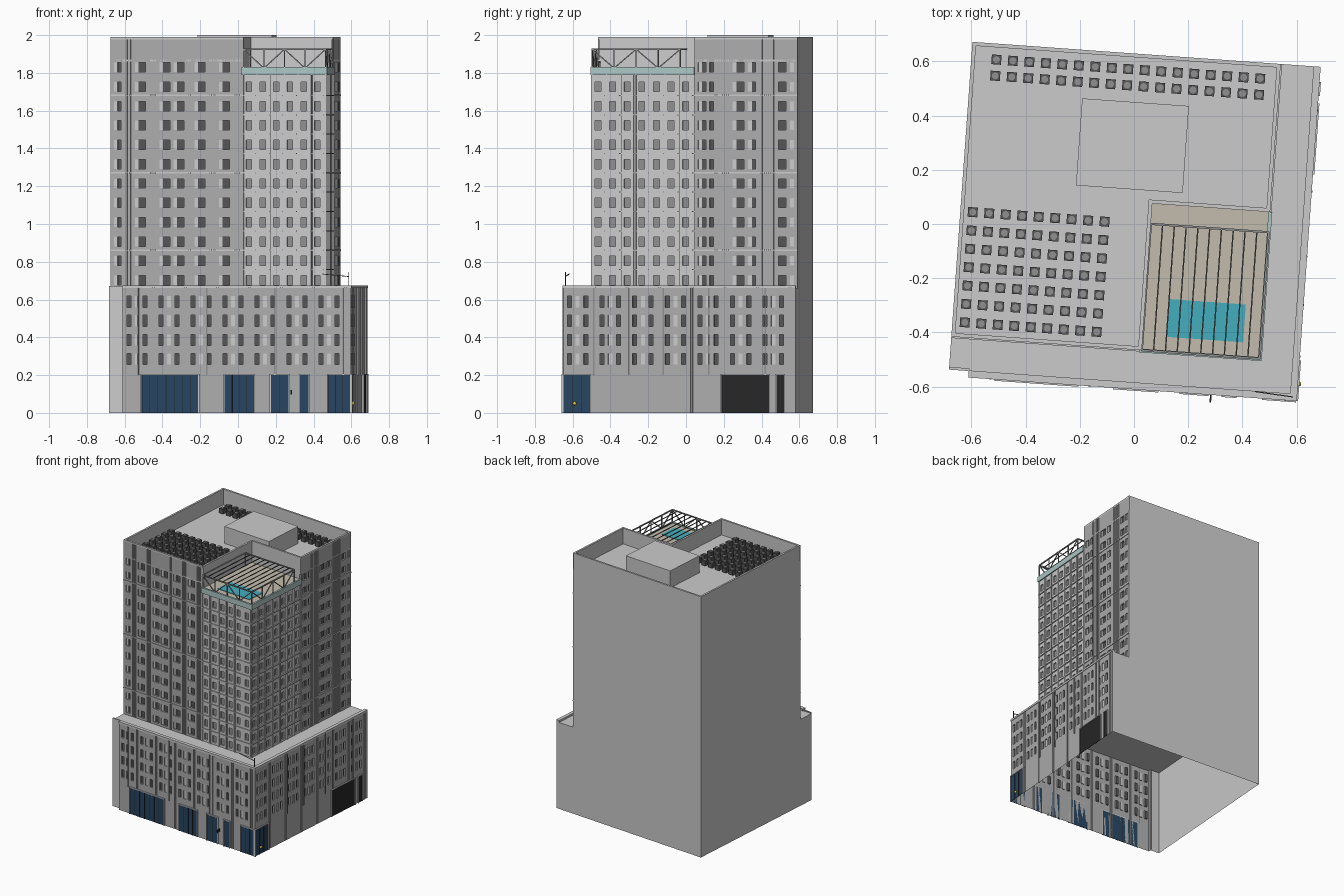
import bpy, bmesh, math
from mathutils import Vector

if "Cube" in bpy.data.objects:
    bpy.data.objects.remove(bpy.data.objects["Cube"])

TURN = math.radians(-4.1)      # the whole building is turned slightly on its plot


def mat(name, r, g=None, b=None):
    m = bpy.data.materials.new(name)
    m.diffuse_color = (r, r if g is None else g, r if b is None else b, 1)
    m.use_nodes = True
    m.node_tree.nodes["Principled BSDF"].inputs["Base Color"].default_value = m.diffuse_color
    return m


WALL, PALE = mat("wall_grey", .42), mat("pale_grey", .62)
DARK, MID = mat("window_dark", .09), mat("window_mid", .28)
BLACK, NAVY = mat("shutter_black", .02), mat("shop_navy", .02, .06, .12)
POOL, DECK = mat("pool_water", .06, .42, .52), mat("deck_stone", .55, .5, .42)
GLASS, YELLOW = mat("glass_band", .42, .58, .56), mat("yellow", .8, .6, .05)


def finish(name, bm, mats):
    me = bpy.data.meshes.new(name)
    bm.to_mesh(me)
    bm.free()
    for m in mats:
        me.materials.append(m)
    ob = bpy.data.objects.new(name, me)
    ob.rotation_euler.z = TURN
    bpy.context.collection.objects.link(ob)
    return ob


def add_box(bm, lo, hi, skip=""):
    """Box between two corners; skip leaves out faces: l r f b d u."""
    v = [bm.verts.new((x, y, z)) for z in (lo[2], hi[2]) for y in (lo[1], hi[1]) for x in (lo[0], hi[0])]
    sides = {"d": (0, 2, 3, 1), "u": (4, 5, 7, 6), "f": (0, 1, 5, 4),
             "b": (2, 6, 7, 3), "l": (0, 4, 6, 2), "r": (1, 3, 7, 5)}
    for k, ids in sides.items():
        if k not in skip:
            bm.faces.new([v[i] for i in ids])


def boxes(name, items, m=None, skip=""):
    bm = bmesh.new()
    for lo, hi in items:
        add_box(bm, lo, hi, skip)
    return finish(name, bm, [m] if m else [])


def on_face(side, pos, u0, u1, z0, z1, out, back=0.0):
    """Corners of a box lying on the front or right facade."""
    if side == "front":
        return (u0, pos - out, z0), (u1, pos + back, z1)
    return (pos - back, u0, z0), (pos + out, u1, z1)


def bars(name, segs, r, m=None):
    bm = bmesh.new()
    for a, b in segs:
        a, b = Vector(a), Vector(b)
        d = b - a
        M = d.to_track_quat('Z', 'Y').to_matrix().to_4x4()
        M.translation = (a + b) / 2
        g = bmesh.ops.create_cube(bm, size=1)["verts"]
        for v in g:
            v.co = M @ Vector((v.co.x * 2 * r, v.co.y * 2 * r, v.co.z * d.length))
    return finish(name, bm, [m] if m else [])


def facade(name, side, pos, u0, u1, pattern, rows, z0, z1, wall):
    """Wall grid: w/l/m columns are recessed in window rows, r is a rib groove."""
    step = (u1 - u0) / len(pattern)
    cols = []
    for i, c in enumerate(pattern):
        u = u0 + i * step
        if c == "r":           # two fine grooves per rib slot
            cols += [(u + step * k / 4, u + step * (k + 1) / 4, ".r"[k % 2]) for k in range(4)]
        else:
            cols.append((u, u + step, c))
    bands, z = [], z0
    for a, b in rows:
        bands += [(z, a, 0), (a, b, 1)]
        z = b
    bands.append((z, z1, 0))
    look = {"w": (.012, 1), "l": (.006, 2), "m": (.01, 3)}

    def cell(i, j):
        if not (0 <= i < len(cols) and 0 <= j < len(bands)):
            return 0, 0
        c = cols[i][2]
        if c == "r":
            return .005, 0
        return look.get(c, (0, 0)) if bands[j][2] else (0, 0)

    bm = bmesh.new()

    def quad(pts, mi=0):
        co = [(u, pos + d, z) if side == "front" else (pos - d, u, z) for u, d, z in pts]
        bm.faces.new([bm.verts.new(p) for p in co]).material_index = mi

    for i in range(len(cols) + 1):
        for j in range(len(bands) + 1):
            d, mi = cell(i, j)
            a = cols[i][0] if i < len(cols) else u1
            zb = bands[j][0] if j < len(bands) else z1
            if i < len(cols) and j < len(bands):
                b, zt = cols[i][1], bands[j][1]
                quad([(a, d, zb), (b, d, zb), (b, d, zt), (a, d, zt)], mi)
            e = cell(i - 1, j)[0]
            if j < len(bands) and e != d:
                zt = bands[j][1]
                quad([(a, e, zb), (a, d, zb), (a, d, zt), (a, e, zt)])
            e = cell(i, j - 1)[0]
            if i < len(cols) and e != d:
                b = cols[i][1]
                quad([(a, e, zb), (b, e, zb), (b, d, zb), (a, d, zb)])
    bmesh.ops.remove_doubles(bm, verts=bm.verts, dist=1e-5)
    return finish(name, bm, [wall, DARK, PALE, MID])


# key lines of the plan
L, R, F, B = -.643, .642, -.605, .628          # podium
TF, TR = -.463, .498                           # tower front and right
CX, CY = .062, .08                             # corner block
ROOF, TOP, DK, PZ = 1.87, 1.99, 1.825, .66

# podium: plain back, left and roof, detailed front and right, open underneath
boxes("podium_shell", [((L, F + .02, 0), (R, B, PZ))], None, "dfr")
boxes("podium_left_strip", [((L, F + .02, 0), (-.568, F + .03, .672))], None, "db")
boxes("podium_strip_return", [((-.569, F, 0), (-.566, F + .02, .66))], WALL, "d")
prow = [(.255 + .101 * i, .315 + .101 * i) for i in range(4)]
ppat = ".w.l.w.r" * 7 + "."
facade("podium_front", "front", F, -.568, R, ppat, prow, 0, PZ, WALL)
facade("podium_right", "right", R, F, B, ppat, prow, 0, PZ, WALL)
boxes("podium_cornice", [((-.57, F - .004, PZ), (R + .004, F + .022, .675)),
                         ((R - .022, F + .022, PZ), (R + .004, B, .675))], PALE)
boxes("podium_pilasters",
      [on_face("front", F, u - .004, u + .004, .2, PZ, .006) for u in (-.487, -.122, .238, .603)] +
      [on_face("right", R, u - .004, u + .004, .2, PZ, .006) for u in (-.444, -.254, -.074, .166, .466)], MID)

# shopfronts and entrances
shops = [("front", F, -.467, -.167, NAVY, 7), ("front", F, -.027, .128, NAVY, 4), ("front", F, .218, .313, NAVY, 2),
         ("front", F, .373, .418, NAVY, 1), ("front", F, .523, .638, NAVY, 3), ("right", R, -.603, -.464, NAVY, 3),
         ("right", R, .236, .486, BLACK, 1), ("right", R, .526, .566, BLACK, 1)]
for k, (s, p, a, b, m, n) in enumerate(shops):
    boxes(f"shop_glass_{k}", [on_face(s, p, a, b, 0, .2, .003)], m)
    t = .006
    boxes(f"shop_frame_{k}", [on_face(s, p, a - t, a, 0, .2, .009), on_face(s, p, b, b + t, 0, .2, .009),
                              on_face(s, p, a - t, b + t, .2, .2 + t, .009)], PALE)
    mull = [a + (b - a) * i / n for i in range(1, n)]
    if mull:
        boxes(f"shop_mullions_{k}", [on_face(s, p, u - .0015, u + .0015, 0, .2, .006) for u in mull], BLACK)
bm = bmesh.new()
bmesh.ops.create_uvsphere(bm, u_segments=12, v_segments=8, radius=.01)
bmesh.ops.translate(bm, verts=bm.verts, vec=(R + .006, -.545, .05))
finish("yellow_lamp", bm, [YELLOW])
boxes("blade_sign", [((.325, F - .032, .098), (.331, F, .12))], BLACK)
bars("corner_mast", [((.63, F + .01, .67), (.63, F + .01, .745)),
                     ((.49, F + .02, .735), (.63, F + .01, .722))], .002, DARK)

# tower walls
rows = [(.677 + .1025 * i, .727 + .1025 * i) for i in range(12)]
facade("tower_front", "front", TF, L, CX, ".lw.rr.lww.rr.lww.lww.r.lww.rr.lww.rr.", rows, PZ, TOP - .012, WALL)
facade("tower_right", "right", TR, CY, B, ".lw.wr.rr.lww.lw.rrrr.ww.l.", rows, PZ, TOP - .012, WALL)
facade("block_front", "front", TF, CX, TR, ".mm.r" * 6, rows[:11], PZ, 1.79, PALE)
facade("block_right", "right", TR, TF, CY, ".mm.r" * 7, rows[:11], PZ, 1.79, PALE)
boxes("tower_back_left", [((L, TF, PZ), (TR, B, ROOF))], None, "frdu")
boxes("tower_roof", [((L, TF, ROOF - .01), (CX, CY, ROOF)), ((L, CY, ROOF - .01), (TR, B, ROOF))], None)

# parapet around the L-shaped roof, with caps
T, G = .014, .0055
ring = [((L, TF + G), (CX, TF + T)), ((L, TF + T), (L + T, B - T)), ((L, B - T), (TR - G, B)),
        ((TR - T, CY), (TR - G, B - T)), ((CX - T, CY), (TR - T, CY + T)), ((CX - T, TF + T), (CX, CY))]
boxes("parapet", [((*a, DK if i > 3 else ROOF), (*b, TOP - .012)) for i, (a, b) in enumerate(ring)], None)
caps = [((L, TF), (CX, TF + T))] + ring[1:2] + [((L, B - T), (TR, B)), ((TR - T, CY), (TR, B - T))] + ring[4:]
boxes("parapet_cap", [((*a, TOP - .012), (*b, TOP)) for a, b in caps], None)

# horizontal bands on the tower and floor ledges on the corner block
bz = (.858, 1.268, 1.678)
boxes("tower_bands", [on_face("front", TF, L, CX, z, z + .007, .005, .006) for z in bz] +
      [on_face("right", TR, CY, B, z, z + .007, .005, .006) for z in bz], PALE)
lz = [.653 + .1025 * i for i in range(1, 11)]
boxes("block_ledges", [on_face("front", TF, CX, TR + .006, z, z + .006, .006, .006) for z in lz] +
      [on_face("right", TR, TF, CY, z, z + .006, .006, .006) for z in lz], PALE)
boxes("block_mullions",
      [on_face("front", TF, u - .002, u + .002, PZ, 1.79, .005) for u in [CX + .436 * i / 6 for i in range(7)]] +
      [on_face("right", TR, u - .002, u + .002, PZ, 1.79, .005) for u in [TF + .543 * i / 7 for i in range(8)]], PALE)

# roof terrace: glass band, deck, pool, upper step
boxes("terrace_glass_band", [((CX - .01, TF - .008, 1.79), (TR + .008, TF + .006, 1.832)),
                             ((TR - .006, TF + .006, 1.79), (TR + .008, CY, 1.832))], GLASS)
boxes("terrace_deck", [((CX, TF, DK - .02), (TR, CY, DK))], DECK)
boxes("pool", [((.147, -.407, DK), (.433, -.267, DK + .004))], POOL)

# pergola wires and trussed railing above the terrace
PT = 1.925
xs = [CX + .436 * i / 10 for i in range(11)]
bars("pergola_beams", [((x, TF, PT), (x, .005, PT)) for x in xs[1:-1]], .0025, DARK)
a, b, c, d = (CX, TF), (TR, TF), (TR, .005), (CX, .005)
bars("pergola_edges", [((*p, PT), (*q, PT)) for p, q in ((a, b), (b, c), (c, d), (d, a))], .004, MID)
rail = []
for p, q in ((a, b), (b, c)):
    p, q = Vector(p), Vector(q)
    n = 4
    for i in range(n + 1):
        s = p.lerp(q, i / n)
        rail.append(((*s, DK), (*s, PT)))
        if i < n:
            e = p.lerp(q, (i + 1) / n)
            lo, hi = (DK, PT) if i % 2 else (PT, DK)
            rail.append(((*s, lo), (*e, hi)))
rail += [((*d, DK), (*d, PT))]
bars("terrace_railing", rail, .003, MID)

# rooftop plant: machine house and rows of cooling units
boxes("machine_house", [((-.224, .127, ROOF), (.171, .449, 2.0))], None, "d")
spots = [(-.597 + .061 * i, .001 - .068 * j) for i in range(9) for j in range(7)]
spots += [(-.55 + .061 * i, .569 - .06 * j) for i in range(17) for j in range(2)]
h = .018
boxes("cooling_units", [((x - h, y - h, ROOF), (x + h, y + h, ROOF + .035)) for x, y in spots], DARK, "d")
bm = bmesh.new()
for x, y in spots:
    g = bmesh.ops.create_cone(bm, cap_ends=True, segments=10, radius1=.013, radius2=.013, depth=.006)["verts"]
    bmesh.ops.translate(bm, verts=g, vec=(x, y, ROOF + .037))
finish("cooling_fans", bm, [MID])
